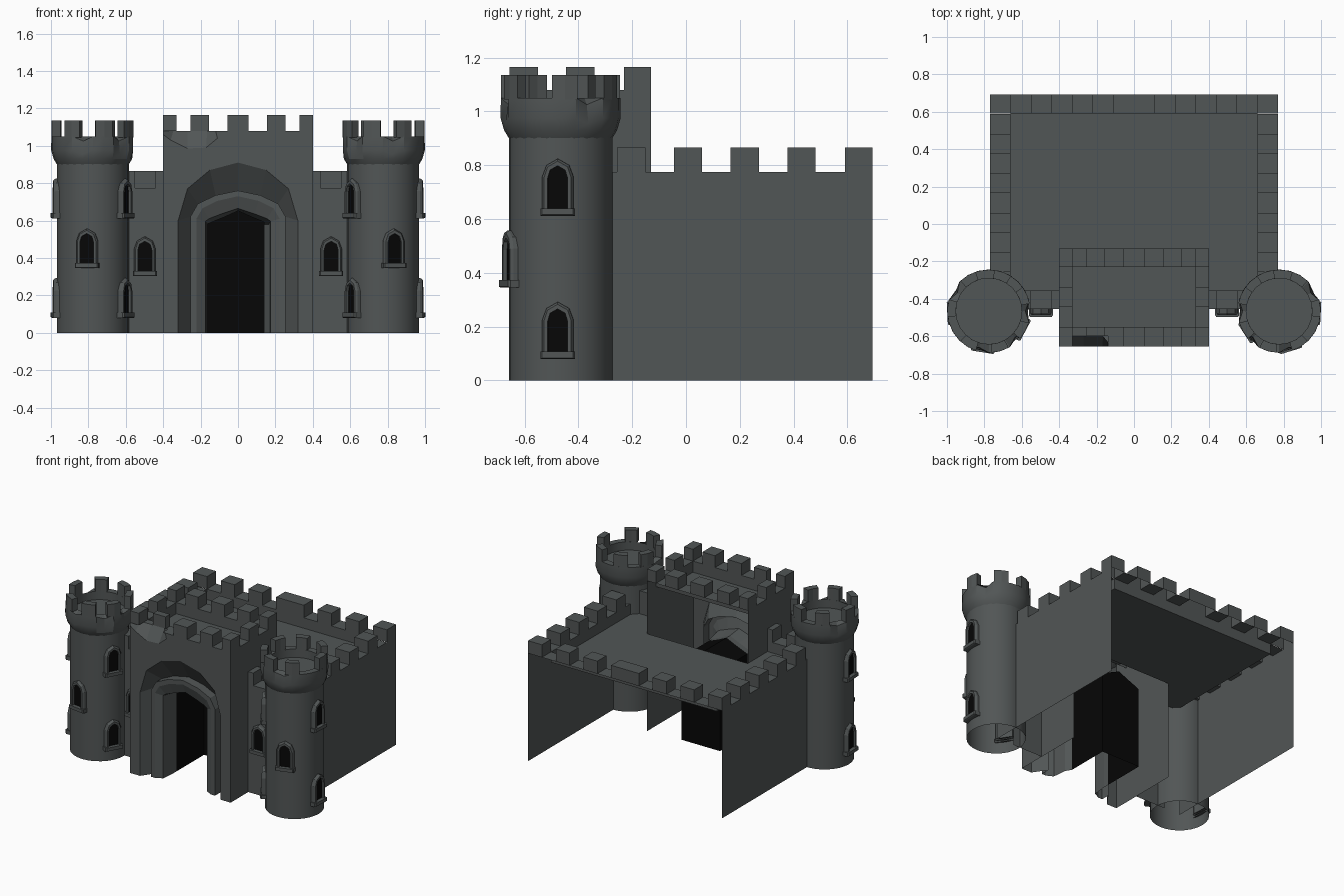
import bpy, bmesh, math, random
from mathutils import Vector

if "Cube" in bpy.data.objects:
    bpy.data.objects.remove(bpy.data.objects["Cube"])

random.seed(4)


def material(name, col):
    m = bpy.data.materials.new(name)
    m.diffuse_color = (*col, 1)
    m.use_nodes = True
    m.node_tree.nodes["Principled BSDF"].inputs["Base Color"].default_value = m.diffuse_color
    return m


STONE = material("grey stone", (0.083, 0.092, 0.092))
BLACK = material("black opening", (0.002, 0.002, 0.002))


def build(name, polys, mirror=False, smooth=None):
    """polys: list of (points, material index); mirror adds the other x side."""
    bm = bmesh.new()
    for side in ((1, -1) if mirror else (1,)):
        for pts, mat in polys:
            p = [(side * a, b, c) for a, b, c in pts]
            if side < 0:
                p.reverse()
            f = bm.faces.new([bm.verts.new(v) for v in p])
            f.material_index = mat
    bmesh.ops.remove_doubles(bm, verts=bm.verts, dist=1e-4)
    bmesh.ops.recalc_face_normals(bm, faces=bm.faces)
    me = bpy.data.meshes.new(name)
    bm.to_mesh(me)
    bm.free()
    me.materials.append(STONE)
    me.materials.append(BLACK)
    ob = bpy.data.objects.new(name, me)
    bpy.context.collection.objects.link(ob)
    if smooth:
        bpy.ops.object.select_all(action='DESELECT')
        ob.select_set(True)
        bpy.context.view_layer.objects.active = ob
        bpy.ops.object.shade_smooth_by_angle(angle=math.radians(smooth))
    return ob


def box(x0, x1, y0, y1, z0, z1, skip="b"):
    """Box faces, skip letters: b bottom, t top, l -x, r +x, f -y, k +y."""
    c = {"b": [(x0, y0, z0), (x0, y1, z0), (x1, y1, z0), (x1, y0, z0)],
         "t": [(x0, y0, z1), (x1, y0, z1), (x1, y1, z1), (x0, y1, z1)],
         "l": [(x0, y0, z0), (x0, y0, z1), (x0, y1, z1), (x0, y1, z0)],
         "r": [(x1, y0, z0), (x1, y1, z0), (x1, y1, z1), (x1, y0, z1)],
         "f": [(x0, y0, z0), (x1, y0, z0), (x1, y0, z1), (x0, y0, z1)],
         "k": [(x0, y1, z0), (x0, y1, z1), (x1, y1, z1), (x1, y1, z0)]}
    return [(v, 0) for k, v in c.items() if k not in skip]


def strip(a, b, mat=0, closed=False):
    n = len(a)
    return [([a[i], a[(i + 1) % n], b[(i + 1) % n], b[i]], mat)
            for i in range(n if closed else n - 1)]


# ---- main keep: thin side walls, roof, parapet (open at the back) ----
W, B, G, T, R = 0.77, 0.693, 0.775, 0.865, 0.70
build("side_wall", [([(W, -.46, 0), (W, B, 0), (W, B, G), (W, -.46, G)], 0)], True)
build("keep_roof", [([(-.66, -.13, R), (.66, -.13, R), (.66, .59, R), (-.66, .59, R)], 0)]
      + [([(s * .4, -.355, R), (s * .66, -.355, R), (s * .66, -.13, R), (s * .4, -.13, R)], 0)
         for s in (1, -1)])
# parapets: inner face and gap tops; hollow merlons between the gaps
gaps, merlons = box(.66, W, -.36, .59, R, G, "btrkf"), box(.66, W, .59, B, G, T)
for k in range(1, 5):
    y = B - .211 * k
    merlons += box(.66, W, y - .105, y, G, T)
    gaps += box(.66, W, y, y + .106, R, G, "blrfk")
build("side_parapet", gaps + box(.66, W, -.36, B - .949, R, G, "blrfk"), True)
build("side_merlons", merlons, True)
gaps = box(0, .66, .59, B, R, G, "btklr")
for x in (.11, .33, .55):
    gaps += box(x, x + .11, .59, B, R, G, "bklrf")
build("back_parapet", gaps, True)
build("back_merlons", box(.22, .33, .59, B, G, T) + box(.44, .55, .59, B, G, T), True)
build("back_middle_merlon", box(-.11, .11, .59, B, G, T))

# ---- front curtain walls ----
build("curtain_wall", box(.4, .64, -.455, -.355, R, G, "blrf")
      + [([(.4, -.455, 0), (.64, -.455, 0), (.64, -.455, G), (.4, -.455, G)], 0)]
      + box(.4, .44, -.455, -.355, G, T) + box(.55, .64, -.455, -.355, G, T), True)


# ---- gatehouse ----
def arch(w, spring, w2, z2, w3, z3, top, y):
    half = [(w, 0), (w, spring), (w2, z2), (w3, z3)]
    return ([(-a, y, b) for a, b in half] + [(0, y, top)]
            + [(a, y, b) for a, b in reversed(half)])


GT, GM, FY = 1.08, 1.165, -.655
outer = arch(.32, .6, .27, .77, .15, .87, .91, FY)
chip = [(-.4, FY, 1.06), (-.36, FY, 1.03), (-.27, FY, .985), (-.17, FY, .99), (-.11, FY, 1.04)]
chip_back = [(-.4, FY, 1.08), (-.345, -.6, GT), (-.27, -.6, GT), (-.165, -.6, GT), (-.12, FY, GT)]
front = [(-.4, FY, 0)] + chip + [(-.12, FY, GT), (.4, FY, GT), (.4, FY, 0)] + outer[::-1]
build("gatehouse_front", [(front, 0)] + strip(chip, chip_back))
build("gatehouse_right_wall", [([(.4, FY, 0), (.4, -.13, 0), (.4, -.13, GT), (.4, FY, GT)], 0)])
build("gatehouse_left_wall", [([(-.4, FY, 0), chip[0], chip_back[0],
                                (-.4, -.13, GT), (-.4, -.13, 0)], 0)])
FL = 1.0
build("gatehouse_floor", [([(-.33, -.55, FL), (.33, -.55, FL), (.33, -.23, FL), (-.33, -.23, FL)], 0)])
build("gatehouse_parapet",
      box(.33, .4, -.55, -.23, FL, GT, "brfk") + box(-.4, -.33, -.55, -.23, FL, GT, "blfk")
      + box(-.4, .4, -.23, -.13, FL, GT, "bklr")
      + box(-.4, -.14, -.6, -.55, FL, GT, "bflr") + box(-.14, .4, FY, -.55, FL, GT, "bflr"))
merlons = []
for i, (x0, x1) in enumerate([(-.4, -.33), (-.255, -.155), (-.055, .055), (.155, .255), (.33, .4)]):
    merlons += box(x0, x1, -.6 if i == 1 else FY, -.55, GT, GM)
    merlons += box(x0, x1, -.23, -.13, GT, GM)
for x0, x1 in ((-.4, -.33), (.33, .4)):
    merlons += box(x0, x1, -.445, -.34, GT, GM)
build("gatehouse_merlons", merlons)

# recessed arch, raised door surround and dark passage
rings = [outer,
         arch(.255, .62, .215, .69, .12, .735, .76, -.56),
         arch(.255, .62, .215, .69, .12, .735, .76, -.625),
         arch(.222, .61, .19, .665, .11, .705, .73, -.625),
         arch(.175, .595, .155, .61, .09, .635, .665, -.60),
         arch(.165, .58, .14, .592, .07, .62, .652, -.50)]
polys = []
for a, b in zip(rings, rings[1:]):
    polys += strip(a, b)
mouth = [(min(x, .14), -.46, z) for x, y, z in rings[-1]]
back = [(x, -.15, z) for x, y, z in mouth]
build("arch_surround", polys + strip(rings[-1], mouth))
build("dark_passage", strip(mouth, back, 1) + [(back, 1)])


# ---- windows ----
def window(cx, cy, ang, z0):
    """Arched frame with sill and dark opening, facing direction ang."""
    n = Vector((math.cos(ang), math.sin(ang), 0))
    t = Vector((-n.y, n.x, 0))

    def ring(half, d):
        pts = half + [(-u, z) for u, z in reversed(half) if u > 0]
        return [tuple(Vector((cx, cy, z0 + z)) + t * u + n * d) for u, z in pts]

    out = [(.058, .015), (.058, .145), (.042, .188), (0, .212)]
    mid = [(.050, .015), (.050, .143), (.037, .182), (0, .203)]
    inn = [(.037, .028), (.037, .140), (.028, .170), (0, .186)]
    r = [ring(out, -.014), ring(out, .008), ring(mid, .02), ring(inn, .02), ring(inn, .004)]
    res = []
    for a, b in zip(r, r[1:]):
        res += strip(a, b, 0, True)
    res.append((r[-1], 1))
    sill = [(.064, 0), (.064, .028)]
    top = [(.058, .004), (.058, .028)]
    s0, s1, s2 = ring(sill, -.014), ring(sill, .022), ring(top, .03)
    return res + strip(s0, s1, 0, True) + strip(s1, s2, 0, True) + [(s2, 0)]


build("curtain_window", window(.498, -.467, -math.pi / 2, .303), True)

# ---- corner towers ----
CX, CY, SR = .776, -.466, .1925


def arc(r, z, degs):
    return [(CX + r * math.cos(math.radians(d)), CY + r * math.sin(math.radians(d)), z)
            for d in degs]


def circle(r, z, n):
    return arc(r, z, [360 * i / n for i in range(n)])


build("tower_shaft", strip(circle(SR, 0, 28), circle(SR, .91, 28), 0, True), True, 30)

N = 24
c0, c1, c2, c3 = (circle(r, z, N) for r, z in
                  ((.192, .9), (.21, .93), (.223, .975), (.222, 1.05)))
ci, cf = circle(.176, 1.05, N), circle(.176, .99, N)
# broken edges: pull a few rim corners in the gaps inward and down
for i in (2, 12, 15, 19):
    c2[i] = arc(.208 + random.uniform(-.004, .004), .955, [360 * i / N])[0]
    c3[i] = arc(.198 + random.uniform(-.004, .004), 1.025, [360 * i / N])[0]
head = []
for a, b in zip((c0, c1, c2, c3, ci), (c1, c2, c3, ci, cf)):
    head += strip(a, b, 0, True)
build("tower_head", head + [(cf, 0)], True, 25)

# seven uneven tower merlons
merlons = []
for d in (4, 59, 110, 157, 209, 254, 301):
    degs = (d - 12.5, d, d + 12.5)
    low = arc(.222, 1.045, degs) + arc(.176, 1.045, degs[::-1])
    high = [(x, y, 1.135) for x, y, z in low]
    merlons += strip(low, high, 0, True) + [(high, 0)]
build("tower_merlons", merlons, True)

# tower windows, the two towers turned slightly differently
for side, name, front_deg, inner_deg in ((1, "right", -73, -147), (-1, "left", -81, -152)):
    wins = []
    for deg, zs in ((-3, (.08, .612)), (front_deg, (.345,)), (inner_deg, (.08, .612))):
        a = math.radians(deg)
        for z in zs:
            wins += window(CX + SR * math.cos(a), CY + SR * math.sin(a), a, z)
    build(name + "_tower_windows",
          [([(side * x, y, z) for x, y, z in p], m) for p, m in wins])
